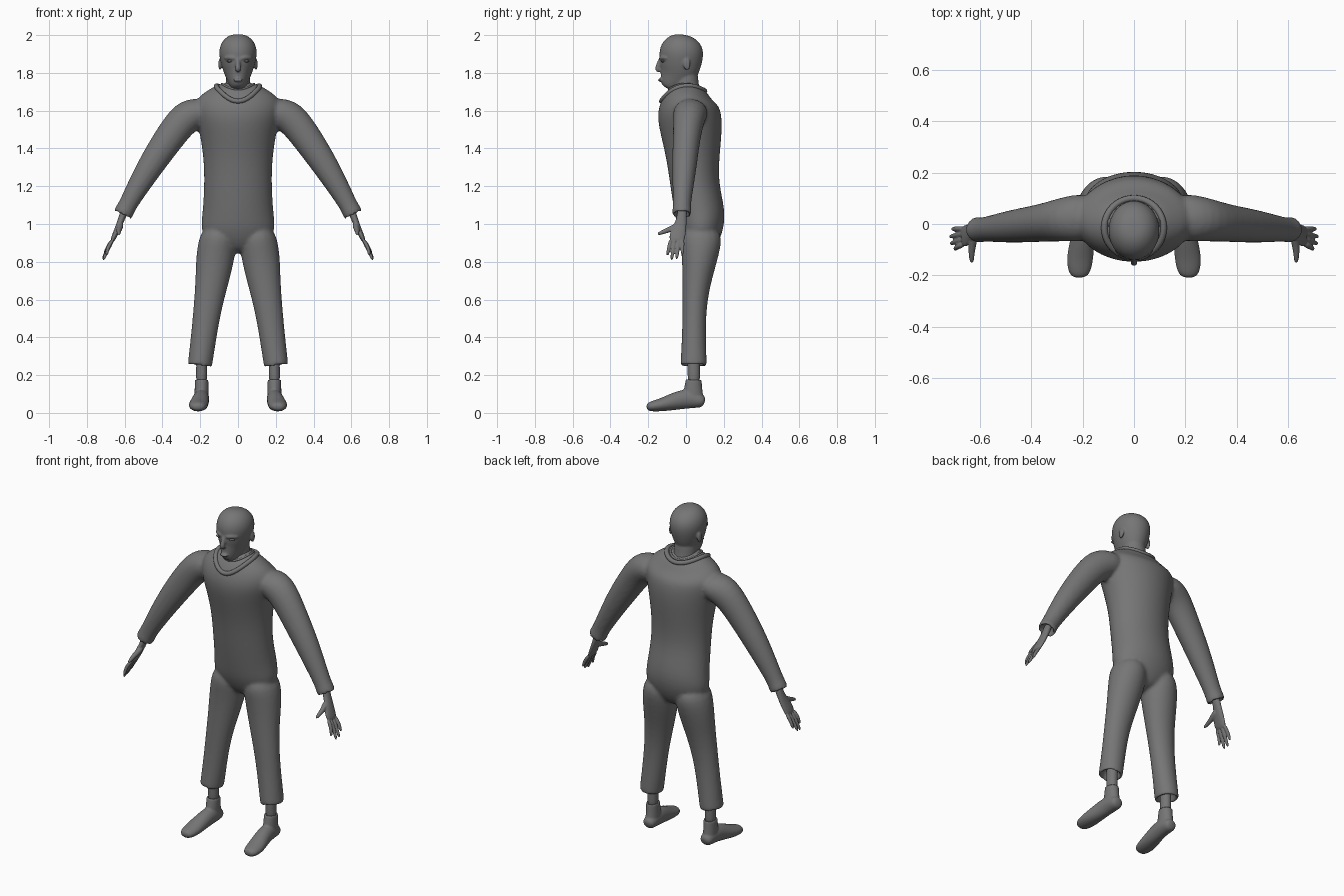
import bpy, bmesh, math
from mathutils import Vector

default_cube = bpy.data.objects.get("Cube")
if default_cube:
    bpy.data.objects.remove(default_cube)

grey = bpy.data.materials.new("mid_grey")
grey.use_nodes = True
colour = (.18, .18, .18, 1)
grey.diffuse_color = colour
grey.node_tree.nodes["Principled BSDF"].inputs["Base Color"].default_value = colour

X, Y = Vector((1, 0, 0)), Vector((0, 1, 0))
SIDES = {"left": 1, "right": -1}


def add_ring(bm, centre, u, v, a, b, count=16):
    """One elliptical cross-section."""
    ring = []
    for i in range(count):
        angle = math.tau * i / count
        ring.append(bm.verts.new(centre + u * a * math.cos(angle) + v * b * math.sin(angle)))
    return ring


def loft(bm, sections, across=Y, hollow=0):
    """Skin ellipses (centre, half width across, half depth) along a path.
    A hollow depth turns the last end inward like a cuff."""
    centres = [Vector(s[0]) for s in sections]
    rings = []
    for i, (_, a, b) in enumerate(sections):
        tangent = centres[min(i + 1, len(centres) - 1)] - centres[max(i - 1, 0)]
        tangent.normalize()
        u = (across - tangent * across.dot(tangent)).normalized()
        v = tangent.cross(u)
        rings.append(add_ring(bm, centres[i], u, v, a, b))
    if hollow:
        for scale, depth in ((.97, -.004), (.72, 0), (.68, hollow)):
            rings.append(add_ring(bm, centres[-1] - tangent * depth, u, v, a * scale, b * scale))
    for low, high in zip(rings, rings[1:]):
        for i in range(len(low)):
            j = (i + 1) % len(low)
            bm.faces.new((low[i], low[j], high[j], high[i]))
    bm.faces.new(rings[0])
    bm.faces.new(rings[-1])


def stack(bm, rows, side=1, hollow=0):
    """Loft upright sections from rows of height, x centre, half width, front y, back y."""
    sections = []
    for z, x, half_width, front, back in rows:
        sections.append(((x * side, (front + back) / 2, z), (back - front) / 2, half_width))
    loft(bm, sections, hollow=hollow)


def tube(bm, path, radii, side=1, across=Y):
    """Round limb through a few points."""
    loft(bm, [((x * side, y, z), r, r) for (x, y, z), r in zip(path, radii)], across)


def blob(bm, centre, size):
    """Ellipsoid detail."""
    made = bmesh.ops.create_uvsphere(bm, u_segments=16, v_segments=8, radius=1)
    for vert in made["verts"]:
        vert.co = Vector(c + s * k for c, s, k in zip(centre, size, vert.co))


def finish(name, bm, voxel, smoothing):
    """Round the parts, fuse them into one skin and relax it."""
    bmesh.ops.recalc_face_normals(bm, faces=bm.faces)
    mesh = bpy.data.meshes.new(name)
    bm.to_mesh(mesh)
    bm.free()
    obj = bpy.data.objects.new(name, mesh)
    bpy.context.collection.objects.link(obj)
    mesh.materials.append(grey)
    obj.modifiers.new("round", "SUBSURF").levels = 2
    obj.modifiers["round"].render_levels = 2
    fuse = obj.modifiers.new("fuse", "REMESH")
    fuse.mode = "VOXEL"
    fuse.voxel_size = voxel
    fuse.use_smooth_shade = True
    relax = obj.modifiers.new("relax", "SMOOTH")
    relax.iterations = smoothing
    return obj


# Clothing: torso, sleeves and trouser legs fused together
bm = bmesh.new()
stack(bm, [
    (.84, 0, .11, .02, .14), (.95, 0, .208, -.04, .2), (1.05, 0, .192, -.06, .215),
    (1.2, 0, .182, -.085, .175), (1.35, 0, .185, -.105, .18), (1.5, 0, .21, -.142, .198),
    (1.6, 0, .24, -.16, .188), (1.66, 0, .23, -.125, .165), (1.7, 0, .17, -.08, .14),
    (1.74, 0, .09, -.01, .11)])
for side in SIDES.values():
    stack(bm, [
        (.99, .095, .095, -.045, .205), (.85, .117, .108, -.025, .18), (.7, .137, .09, -.02, .133),
        (.55, .162, .075, -.02, .108), (.4, .182, .069, -.022, .106), (.25, .202, .066, -.032, .112)],
        side, hollow=.06)
    sleeve = [
        ((.14, .03, 1.6), .1, .07), ((.265, .02, 1.585), .09, .095), ((.345, .005, 1.485), .075, .085),
        ((.48, -.01, 1.285), .066, .07), ((.585, -.022, 1.1), .046, .048),
        ((.6, -.022, 1.07), .052, .053), ((.61, -.022, 1.05), .05, .051)]
    loft(bm, [((x * side, y, z), a, b) for (x, y, z), a, b in sleeve], hollow=.04)
clothing = finish("clothing", bm, .01, 4)

# Collar rolls laid over the shoulders
bpy.context.view_layer.update()
draped = clothing.evaluated_get(bpy.context.evaluated_depsgraph_get())


def collar(name, half_width, front, back, thickness):
    curve = bpy.data.curves.new(name, "CURVE")
    curve.dimensions = "3D"
    curve.bevel_depth = thickness
    curve.bevel_resolution = 3
    spline = curve.splines.new("POLY")
    spline.use_cyclic_u = True
    steps = 40
    spline.points.add(steps - 1)
    for i, point in enumerate(spline.points):
        angle = math.tau * i / steps
        x = half_width * math.cos(angle)
        y = (front + back) / 2 + (back - front) / 2 * math.sin(angle)
        hit, place, _, _ = draped.ray_cast(Vector((x, y, 3)), Vector((0, 0, -1)))
        point.co = (x, y, place.z if hit else 1.65, 1)
    spline.use_smooth = True
    curve.materials.append(grey)
    bpy.context.collection.objects.link(bpy.data.objects.new(name, curve))


collar("collar", .115, -.13, .1, .013)
collar("undershirt_neckline", .085, -.09, .085, .006)

# Head with neck, jaw, nose, brow and ears
bm = bmesh.new()
stack(bm, [
    (1.715, 0, .026, -.132, -.06), (1.735, 0, .042, -.146, -.03), (1.77, 0, .06, -.148, .03),
    (1.81, 0, .08, -.147, .068), (1.86, 0, .096, -.143, .087), (1.91, 0, .104, -.145, .097),
    (1.955, 0, .094, -.128, .086), (1.988, 0, .066, -.09, .055), (2.003, 0, .03, -.045, .015)])
stack(bm, [
    (1.6, 0, .085, -.07, .1), (1.69, 0, .07, -.07, .08), (1.75, 0, .066, -.068, .065),
    (1.83, 0, .066, -.06, .065)])
tube(bm, [(0, -.13, 1.885), (0, -.143, 1.85), (0, -.155, 1.82), (0, -.138, 1.805)],
     [.01, .012, .015, .012], across=X)
blob(bm, (0, -.138, 1.762), (.028, .012, .008))
for side in SIDES.values():
    tube(bm, [(.012, -.14, 1.876), (.045, -.128, 1.882), (.075, -.1, 1.878)],
         [.009, .01, .007], side, Vector((0, 0, 1)))
    blob(bm, (.096 * side, .005, 1.845), (.008, .02, .032))
finish("head", bm, .006, 3)

# Eyes, hands and feet on each side
for label, side in SIDES.items():
    bm = bmesh.new()
    blob(bm, (.043 * side, -.122, 1.862), (.019, .012, .007))
    finish(label + "_eye", bm, .003, 1)

    bm = bmesh.new()
    palm = [((.595, -.02, 1.09), .026, .022), ((.615, -.022, 1.03), .026, .018),
            ((.637, -.035, .975), .038, .016), ((.655, -.047, .935), .044, .014),
            ((.668, -.05, .905), .04, .011)]
    loft(bm, [((x * side, y, z), a, b) for (x, y, z), a, b in palm])
    fingers = [(-.08, -.1, .695, .83), (-.06, -.077, .715, .805),
               (-.038, -.05, .718, .81), (-.018, -.02, .708, .835)]
    for root, tip, reach, height in fingers:
        middle = (.692, (root + tip) / 2, (height + .92) / 2)
        tube(bm, [(.66, root, .92), middle, (reach, tip, height)], [.011, .0105, .008], side)
    tube(bm, [(.62, -.03, 1), (.628, -.075, .975), (.632, -.115, .96), (.63, -.153, .945)],
         [.018, .016, .012, .008], side, X)
    finish(label + "_hand", bm, .004, 2)

    bm = bmesh.new()
    stack(bm, [(.38, .19, .03, .005, .075), (.2, .193, .03, .008, .075), (.15, .193, .03, .008, .075)], side)
    finish(label + "_ankle", bm, .006, 2)

    # Shoe: a foot running forward and a short shaft
    bm = bmesh.new()
    foot = [((.192, .1, .055), .03, .025), ((.192, .075, .065), .04, .04), ((.193, .01, .078), .043, .055),
            ((.2, -.06, .062), .047, .048), ((.21, -.13, .042), .054, .035),
            ((.213, -.185, .034), .046, .028), ((.212, -.21, .03), .026, .017)]
    loft(bm, [((x * side, y, z), a, b) for (x, y, z), a, b in foot], X)
    stack(bm, [(.06, .192, .04, -.02, .1), (.11, .193, .037, -.015, .088), (.175, .193, .037, -.002, .084)],
          side, hollow=.015)
    finish(label + "_shoe", bm, .006, 3)
